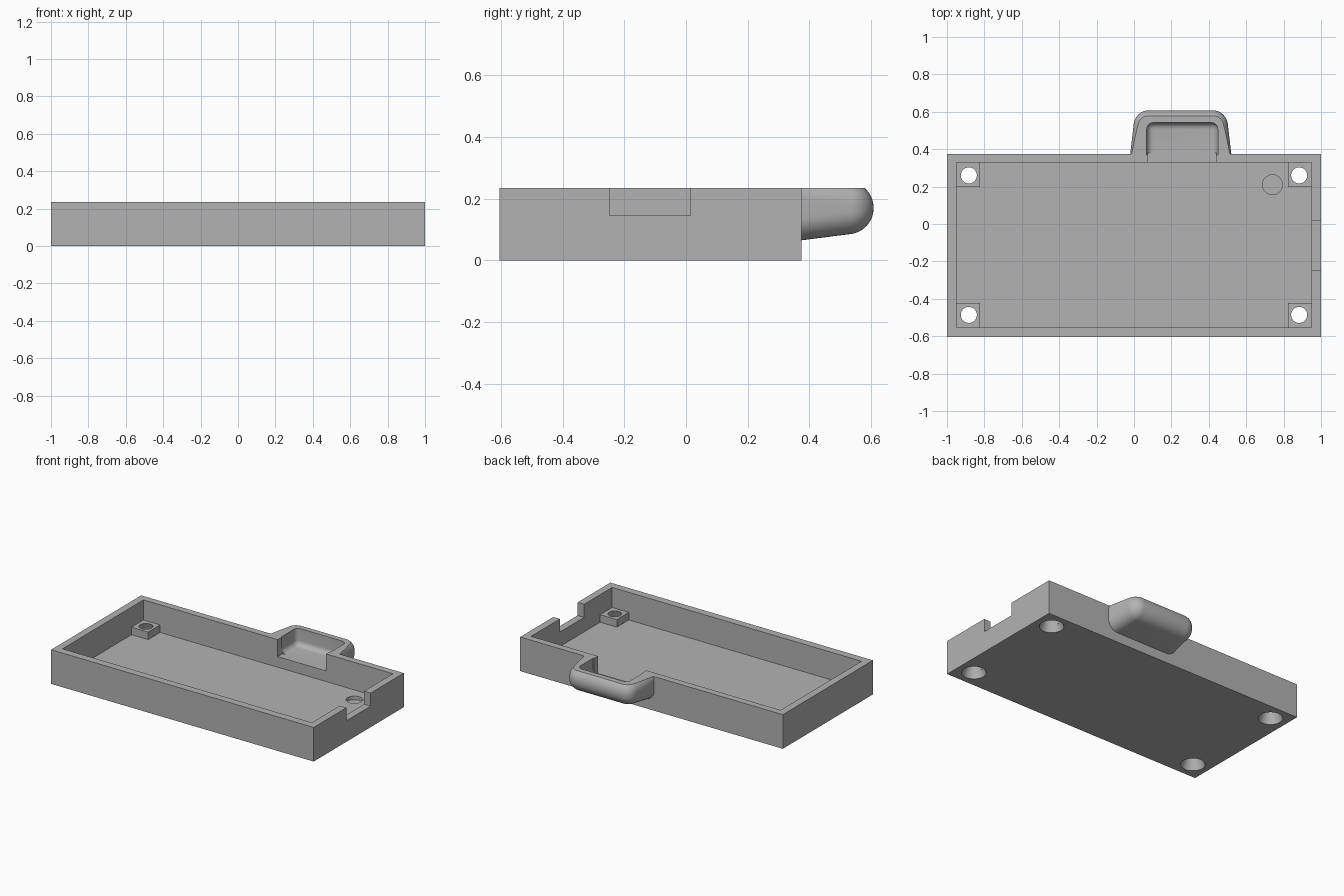
import bpy, bmesh

if "Cube" in bpy.data.objects:
    bpy.data.objects.remove(bpy.data.objects["Cube"], do_unlink=True)

grey = bpy.data.materials.new("plain_grey")
grey.use_nodes = True
colour = (0.45, 0.45, 0.45, 1)
grey.diffuse_color = colour
grey.node_tree.nodes["Principled BSDF"].inputs["Base Color"].default_value = colour

TOP = 0.235      # rim height
FLOOR = 0.045    # floor thickness


def make(name, bm):
    bmesh.ops.recalc_face_normals(bm, faces=bm.faces)
    mesh = bpy.data.meshes.new(name)
    bm.to_mesh(mesh)
    bm.free()
    mesh.materials.append(grey)
    obj = bpy.data.objects.new(name, mesh)
    bpy.context.collection.objects.link(obj)
    return obj


def block(name, x, y, z, taper_x=0, taper_z=0, radius=0, segments=10):
    """Box from ranges; far (+y) end can shrink, and all but its near edges can be rounded."""
    bm = bmesh.new()
    bmesh.ops.create_cube(bm, size=1)
    for v in bm.verts:
        sx, far, sz = v.co.x * 2, v.co.y > 0, v.co.z * 2
        v.co.x = x[v.co.x > 0] - (sx * taper_x if far else 0)
        v.co.z = z[v.co.z > 0] - (sz * taper_z if far else 0)
        v.co.y = y[far]
    if radius:
        edges = [e for e in bm.edges if any(v.co.y > y[0] + 0.01 for v in e.verts)]
        bmesh.ops.bevel(bm, geom=edges, offset=radius, offset_type='OFFSET',
                        segments=segments, profile=0.5, affect='EDGES', clamp_overlap=True)
    return make(name, bm)


def cone(name, x, y, z, r_low, r_high):
    bm = bmesh.new()
    bmesh.ops.create_cone(bm, cap_ends=True, segments=48, radius1=r_low,
                          radius2=r_high, depth=z[1] - z[0])
    bmesh.ops.translate(bm, verts=bm.verts, vec=(x, y, (z[0] + z[1]) / 2))
    return make(name, bm)


def combine(target, tool, operation):
    mod = target.modifiers.new(tool.name, 'BOOLEAN')
    mod.operation, mod.solver, mod.object = operation, 'EXACT', tool
    bpy.context.view_layer.objects.active = target
    bpy.ops.object.modifier_apply(modifier=mod.name)
    bpy.data.objects.remove(tool, do_unlink=True)


# Tray shell with the rounded bulge on the back wall
tray = block("tray", (-1, 1), (-0.605, 0.375), (0, 0.26))
bulge = block("bulge", (-0.023, 0.523), (0.35, 0.608), (0.062, 0.278),
              taper_x=0.03, taper_z=0.033, radius=0.072)
combine(tray, bulge, 'UNION')
combine(tray, block("interior", (-0.95, 0.95), (-0.553, 0.328), (FLOOR, 0.5)), 'DIFFERENCE')

# Corner screw posts
for sx in (-1, 1):
    for y in ((-0.57, -0.423), (0.198, 0.35)):
        xs = sorted((sx * 0.823, sx * 0.97))
        combine(tray, block("post", xs, y, (0.02, 0.097)), 'UNION')

# Pocket in the bulge and its opening through the wall
combine(tray, block("pocket", (0.068, 0.448), (0.37, 0.542), (0.118, 0.5),
                    radius=0.035, segments=6), 'DIFFERENCE')
combine(tray, block("opening", (0.073, 0.442), (0.3, 0.38), (0.118, 0.5)), 'DIFFERENCE')

# Side notch, level rim, and shallow round recess in the floor
combine(tray, block("notch", (0.9, 1.1), (-0.248, 0.015), (0.145, 0.5)), 'DIFFERENCE')
combine(tray, block("rim_trim", (-2, 2), (-2, 2), (TOP, 1)), 'DIFFERENCE')
combine(tray, cone("recess", 0.74, 0.21, (0.02, 0.08), 0.053, 0.053), 'DIFFERENCE')

# Tapered screw holes through the posts
for x in (-0.883, 0.883):
    for y in (-0.486, 0.26):
        combine(tray, cone("screw_hole", x, y, (-0.02, 0.12), 0.083, 0.035), 'DIFFERENCE')

bpy.ops.object.select_all(action='DESELECT')
tray.select_set(True)
bpy.context.view_layer.objects.active = tray
bpy.ops.object.shade_smooth_by_angle(angle=0.5)
